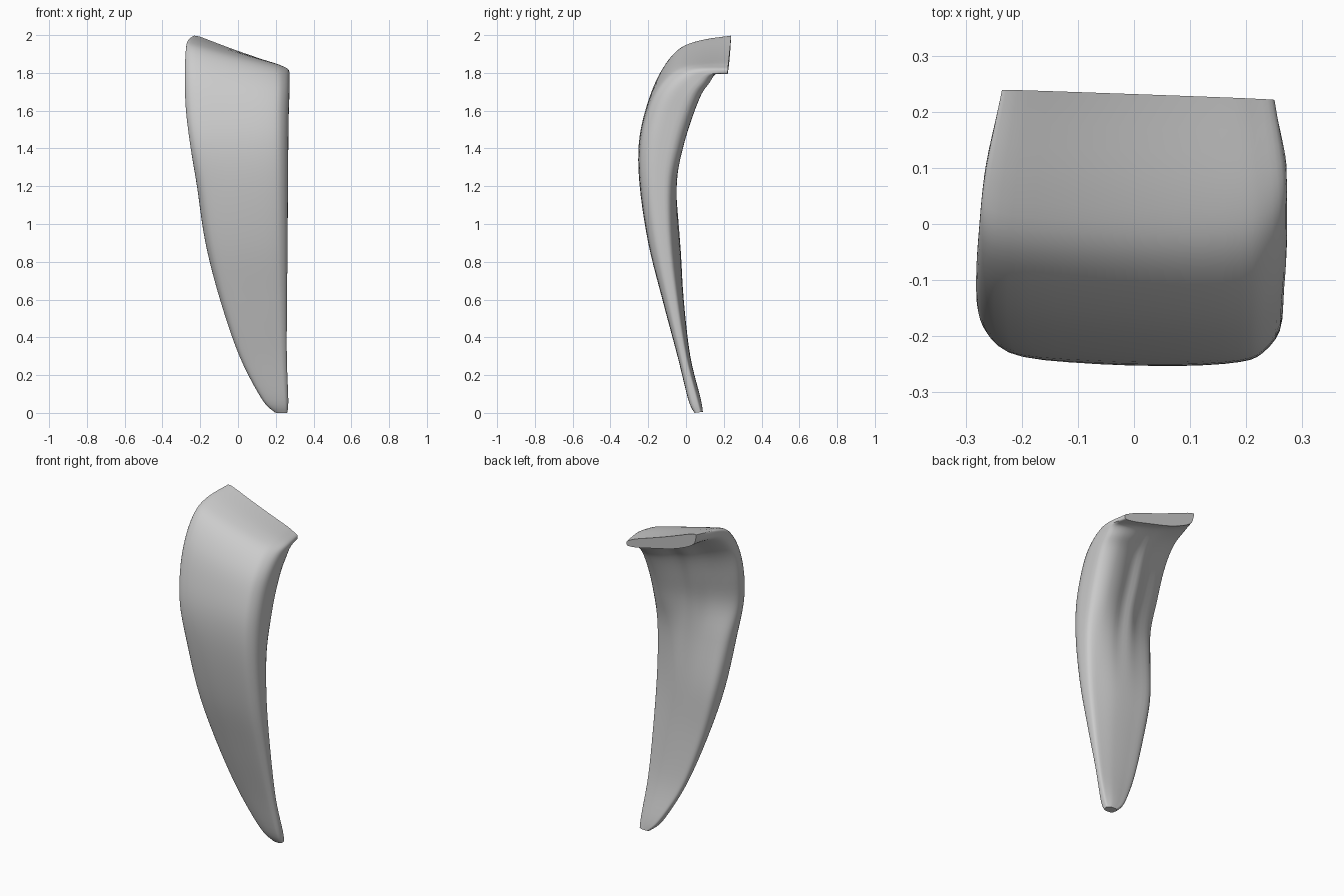
import bpy, bmesh
from mathutils import Vector

if "Cube" in bpy.data.objects:
    bpy.data.objects.remove(bpy.data.objects["Cube"])

# Cross-sections: (position across width -1..1, position front 0 .. back 1)
FRONT_LOW = [(-1, .6), (-.97, .32), (-.8, .12), (-.3, .02), (.3, 0), (.7, .03),
             (.86, .1), (.98, .26), (1, .5)]
FRONT_TOP = [(-1, .26), (-.97, .14), (-.8, .05), (-.3, .01), (.3, 0), (.7, .03),
             (.86, .1), (.98, .28), (1, .55)]
LOW = FRONT_LOW + [(.95, .7), (.7, .82), (.4, .92), (.15, .96), (-.15, .98),
                   (-.45, .98), (-.8, .97), (-.95, .85)]
BEND = FRONT_TOP + [(.97, .82), (.75, .96), (.45, .94), (.15, .82), (-.12, .8),
                    (-.4, .64), (-.75, .52), (-.95, .4)]
LIP = FRONT_TOP[:7] + [(.98, .18), (1, .35), (.96, .52), (.75, .64), (.4, .72),
                       (.1, .8), (-.15, .88), (-.45, .95), (-.8, .92), (-.95, .75)]

# Stations: front y, front z, back y, back z, left x, right x, drop of right side,
#           blend towards the bend section, blend towards the lip section
STATIONS = [
    (.045, .0, .09, .006, .195, .262, 0, 0, 0),
    (.012, .07, .078, .08, .125, .266, 0, 0, 0),
    (-.045, .30, .024, .30, .008, .258, 0, 0, 0),
    (-.125, .60, -.01, .60, -.095, .259, 0, 0, 0),
    (-.200, .90, -.028, .90, -.172, .262, 0, 0, 0),
    (-.245, 1.2, -.034, 1.2, -.217, .264, 0, .4, 0),
    (-.250, 1.42, -.006, 1.4, -.252, .266, 0, .9, 0),
    (-.215, 1.62, .038, 1.58, -.276, .268, .03, 1, 0),
    (-.155, 1.80, .09, 1.76, -.281, .272, .085, 1, 0),
    (-.06, 1.935, .145, 1.86, -.276, .272, .13, .85, .15),
    (.06, 1.985, .195, 1.915, -.265, .27, .15, .45, .55),
    (.24, 2.012, .235, 1.925, -.235, .25, .175, 0, 1),
]


def smooth(points, steps, closed):
    """Catmull-Rom interpolation through the points."""
    pts = [Vector(p) for p in points]
    n = len(pts)
    get = (lambda i: pts[i % n]) if closed else (lambda i: pts[max(0, min(n - 1, i))])
    out = []
    for i in range(n if closed else n - 1):
        a, b, c, d = (get(i + k) for k in (-1, 0, 1, 2))
        for s in range(steps):
            t = s / steps
            out.append(.5 * (2 * b + (c - a) * t + (2 * a - 5 * b + 4 * c - d) * t * t
                             + (3 * b - a - 3 * c + d) * t ** 3))
    if not closed:
        out.append(pts[-1])
    return out


# Loft the curved horn
low, bend, lip = (smooth(s, 3, True) for s in (LOW, BEND, LIP))
bm = bmesh.new()
rings = []
for fy, fz, by, bz, xl, xr, drop, wb, wl in smooth(STATIONS, 5, False):
    ring = []
    for a, b, c in zip(low, bend, lip):
        u, t = a * (1 - wb - wl) + b * wb + c * wl
        f = (u + 1) / 2
        ring.append(bm.verts.new((xl + (xr - xl) * f,
                                  fy + (by - fy) * t - .1 * f * max(0, drop) * wl,
                                  fz + (bz - fz) * t - drop * (1.25 * f - .25 * f * f))))
    rings.append(ring)
for r0, r1 in zip(rings, rings[1:]):
    for i in range(len(r0)):
        j = (i + 1) % len(r0)
        bm.faces.new((r0[i], r0[j], r1[j], r1[i]))

# Tip and top lip caps
bm.faces.new(rings[0])
bm.faces.new(rings[-1])
bmesh.ops.recalc_face_normals(bm, faces=bm.faces)

mesh = bpy.data.meshes.new("curved_horn")
bm.to_mesh(mesh)
bm.free()
horn = bpy.data.objects.new("curved_horn", mesh)
bpy.context.collection.objects.link(horn)
bpy.context.view_layer.objects.active = horn
horn.select_set(True)
bpy.ops.object.shade_smooth_by_angle(angle=0.8)
